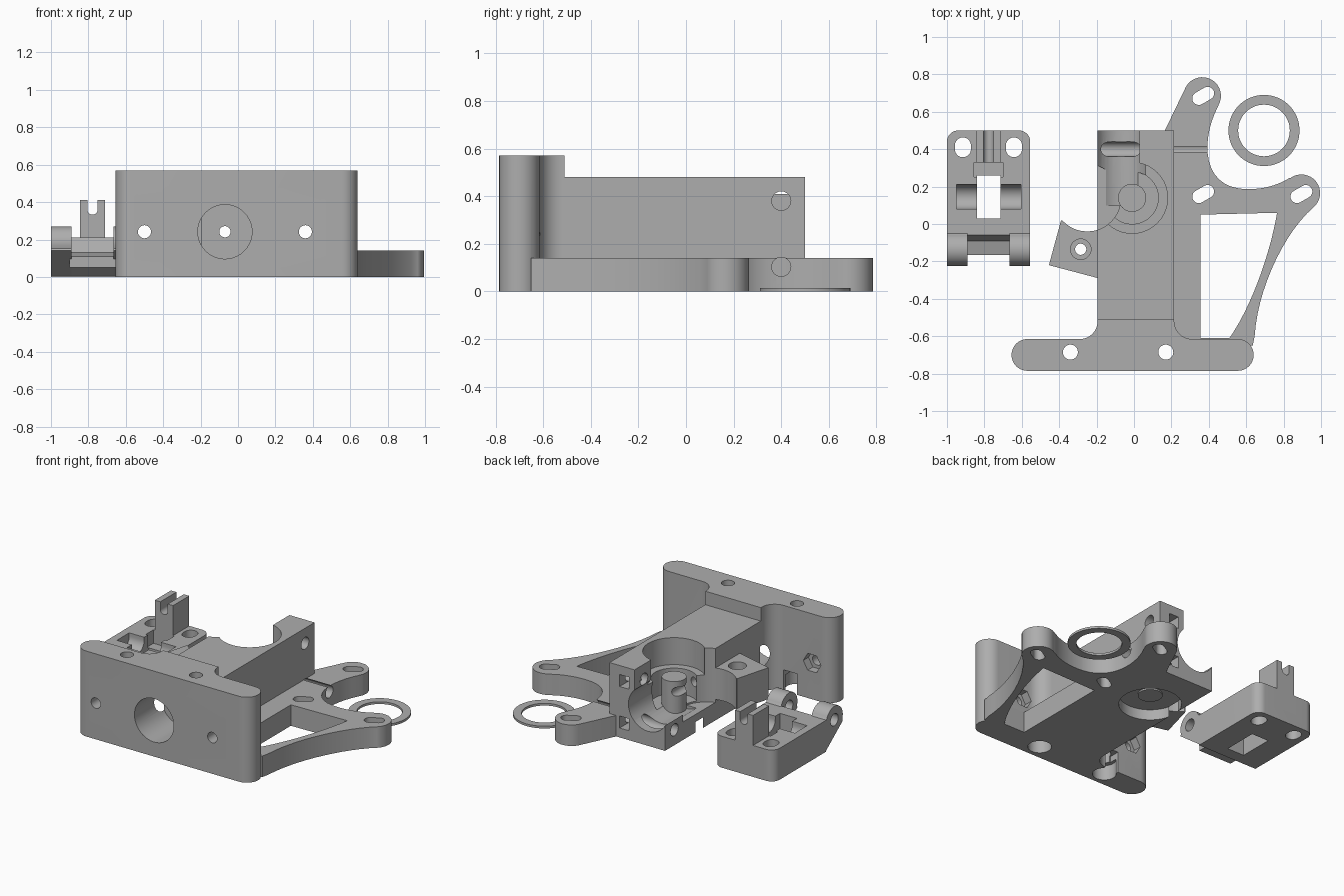
import bpy, bmesh, math
from mathutils import Vector, Matrix
from mathutils.geometry import interpolate_bezier

old = bpy.data.objects.get("Cube")
if old:
    bpy.data.objects.remove(old, do_unlink=True)

grey = bpy.data.materials.new("plain grey")
grey.use_nodes = True
grey.diffuse_color = (0.42, 0.42, 0.42, 1)
grey.node_tree.nodes["Principled BSDF"].inputs["Base Color"].default_value = (0.42, 0.42, 0.42, 1)


def arc(cx, cy, r, start, end, n=16):
    angles = [math.radians(start + (end - start) * i / n) for i in range(n + 1)]
    return [(cx + r * math.cos(a), cy + r * math.sin(a)) for a in angles]


def bezier(a, b, c, d, n=14):
    p = [Vector((*q, 0)) for q in (a, b, c, d)]
    return [(v.x, v.y) for v in interpolate_bezier(*p, n)]


def prism(name, points, low, high, axis="z"):
    """Extrude an outline; the outline is (x, y), (y, z) or (x, z) by axis."""
    place = {"z": lambda a, b, h: (a, b, h),
             "x": lambda a, b, h: (h, a, b),
             "y": lambda a, b, h: (a, h, b)}[axis]
    bm = bmesh.new()
    face = bm.faces.new([bm.verts.new(place(a, b, low)) for a, b in points])
    out = bmesh.ops.extrude_face_region(bm, geom=[face])
    shift = Vector(place(0, 0, high - low))
    bmesh.ops.translate(bm, vec=shift, verts=[v for v in out["geom"] if isinstance(v, bmesh.types.BMVert)])
    bmesh.ops.remove_doubles(bm, verts=bm.verts, dist=0.0002)
    bmesh.ops.recalc_face_normals(bm, faces=bm.faces)
    mesh = bpy.data.meshes.new(name)
    bm.to_mesh(mesh)
    bm.free()
    mesh.materials.append(grey)
    obj = bpy.data.objects.new(name, mesh)
    bpy.context.collection.objects.link(obj)
    return obj


def box(x0, x1, y0, y1, z0, z1, name="box"):
    return prism(name, [(x0, y0), (x1, y0), (x1, y1), (x0, y1)], z0, z1)


def rod(a, b, r, low, high, axis="z", sides=40):
    return prism("rod", arc(a, b, r, 0, 360 - 360 / sides, sides - 1), low, high, axis)


def slot(cx, cy, r, half, turn, low, high):
    """An upright slot with round ends."""
    pts = arc(half, 0, r, -90, 90) + arc(-half, 0, r, 90, 270)
    rot = Matrix.Rotation(math.radians(turn), 2)
    return prism("slot", [tuple(rot @ Vector(p) + Vector((cx, cy))) for p in pts], low, high)


def combine(target, tools, operation):
    for tool in tools:
        mod = target.modifiers.new("shape", "BOOLEAN")
        mod.operation, mod.solver, mod.object = operation, "EXACT", tool
        bpy.context.view_layer.objects.active = target
        bpy.ops.object.modifier_apply(modifier=mod.name)
        bpy.data.objects.remove(tool, do_unlink=True)


def finish(obj):
    bpy.ops.object.select_all(action="DESELECT")
    obj.select_set(True)
    bpy.context.view_layer.objects.active = obj
    bpy.ops.object.shade_smooth_by_angle(angle=math.radians(30))


# Tall front bar, with fillets running into the body
head = (arc(-.57, -.7, .085, 90, 270) + arc(.555, -.7, .085, -90, 90)
        + arc(.31, -.52, .095, 270, 180) + [(.215, -.51), (-.195, -.51)]
        + arc(-.29, -.52, .095, 0, -90))
housing = prism("main_housing", head, 0, .57)

# Low mounting foot with three round ears
foot = ([(-.195, -.65), (.635, -.65)]
        + bezier((.645, -.6), (.66, -.35), (.8, -.05), (.96, .09))
        + arc(.895, .165, .1, -48, 125)
        + bezier((.83, .245), (.74, .19), (.64, .18), (.56, .19))
        + bezier((.56, .19), (.36, .22), (.36, .46), (.45, .63))
        + arc(.365, .685, .1, -30, 150) + [(.165, .5), (-.195, .5)])

# Turned hinge block on the side
hinge = prism("hinge_block", [(-.39, .02), (-.455, -.22), (-.19, -.29), (-.15, -.04)], .14, .35)
combine(housing, [prism("foot", foot, 0, .14), box(-.195, .215, -.6, .5, 0, .48), hinge], "UNION")

# Window in the foot
window = [(.355, -.61)] + bezier((.51, -.61), (.63, -.44), (.73, -.15), (.765, .06)) + [(.355, .05)]
cuts = [prism("window", window, -.1, .3)]

# Slotted holes in the ears
cuts += [slot(x, y, .035, .027, 30, -.1, .3) for x, y in ((.37, .685), (.37, .16), (.895, .16))]

# Gear pocket, roller space and the open rear corner
cuts += [rod(-.01, .14, .19, .3, .7), rod(-.01, .14, .14, .13, .4),
         rod(-.25, .14, .18, .12, .7), box(-.3, .03, .14, .6, .17, .7),
         rod(-.07, .2415, .145, .1, .6, "y"), rod(-.01, .14, .19, -.1, .07)]

# Screw holes across the rear with square nut slots
for z in (.103, .38):
    cuts += [rod(.4, z, .04, -.3, .5, "x"), box(.07, .14, .36, .6, z - .04, z + .04)]

# Upright screw holes in the bar, with wide lower ends
for x in (-.34, .17):
    cuts += [rod(x, -.685, .04, -.1, .7), rod(x, -.685, .072, -.1, .1)]
cuts.append(box(-.39, -.29, -.685, -.5, -.1, .14))

# Front bore, side screw holes and hexagonal nut pockets
cuts.append(rod(-.07, .2415, .145, -.9, -.5, "y"))
for x in (-.5, .36):
    cuts += [rod(x, .2415, .035, -.9, -.5, "y"), rod(x, .2415, .065, -.67, -.5, "y", 6)]

# Stepped hole in the hinge block
cuts += [rod(-.285, -.135, .055, .3, .5), rod(-.285, -.135, .03, 0, .5)]
combine(housing, cuts, "DIFFERENCE")

# Gear post, then the long centre bore through everything
combine(housing, [rod(-.01, .14, .075, .06, .31)], "UNION")
combine(housing, [rod(-.07, .2415, .03, -.9, .6, "y")], "DIFFERENCE")
finish(housing)

# Lever plate with rounded rear corners
plate = [(-1, -.05), (-.555, -.05)] + arc(-.615, .44, .06, 0, 90) + arc(-.94, .44, .06, 90, 180)
lever = prism("lever", plate, 0, .21)
lug = [(-.04, 0), (-.04, .2)] + arc(-.137, .182, .088, 20, 200) + [(-.225, .14)]
nose = [(-.04, 0), (-.04, .21), (-.06, .21), (-.09, .13), (-.165, .11), (-.165, .05), (-.1, .05)]
combine(lever, [prism("lug", lug, x, x + .11, "x") for x in (-1, -.665)]
        + [prism("nose", nose, -.9, -.655, "x"), box(-.845, -.71, .33, .5, .1, .41)], "UNION")

# Lever cuts: roller window, axle seat, pivot, screw holes and post notch
cuts = [box(-.84, -.715, .03, .26, -.1, .5), box(-.855, -.7, .25, .33, .12, .5),
        rod(.145, .19, .065, -.95, -.605, "x"), box(-.95, -.605, .08, .21, .19, .3),
        rod(-.137, .18, .04, -1.1, -.4, "x"),
        box(-.805, -.75, .3, .6, .36, .5), rod(-.7775, .36, .0275, .3, .6, "y")]
cuts += [slot(x, .41, .043, .01, 90, -.1, .4) for x in (-.915, -.642)]
combine(lever, cuts, "DIFFERENCE")
finish(lever)

# Thin spacer ring
ring = rod(.695, .5, .19, 0, .015, "z", 64)
ring.name = "spacer_ring"
combine(ring, [rod(.695, .5, .138, -.1, .1, "z", 64)], "DIFFERENCE")
finish(ring)
